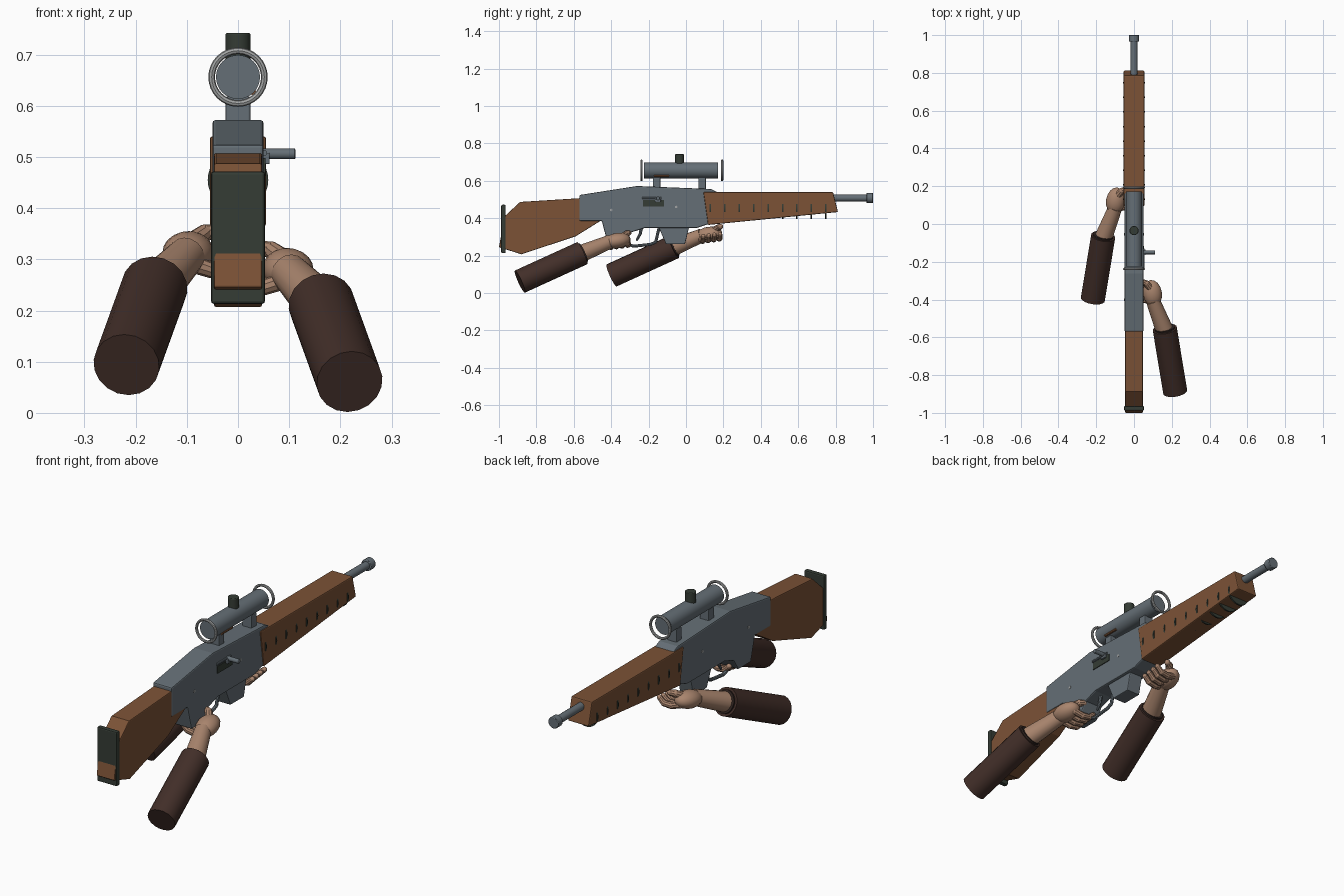
import bpy, bmesh, math
from mathutils import Vector, Matrix

if "Cube" in bpy.data.objects:
    bpy.data.objects.remove(bpy.data.objects["Cube"])


def mat(name, rgb):
    m = bpy.data.materials.new(name)
    m.diffuse_color = (*rgb, 1)
    m.use_nodes = True
    m.node_tree.nodes["Principled BSDF"].inputs["Base Color"].default_value = m.diffuse_color
    return m


WOOD = mat("brown_wood", (0.20, 0.085, 0.037))
STEEL = mat("blue_grey_steel", (0.13, 0.158, 0.18))
LIGHT = mat("light_steel", (0.36, 0.37, 0.37))
DARK = mat("dark_green_rubber", (0.035, 0.045, 0.035))
SLEEVE = mat("dark_brown_cloth", (0.055, 0.028, 0.022))
CUFF = mat("cuff_shadow_brown", (0.03, 0.018, 0.015))
SKIN = mat("skin", (0.40, 0.235, 0.155))


def finish(bm, name, m, bevel=0.0, smooth=False):
    bmesh.ops.recalc_face_normals(bm, faces=bm.faces)
    me = bpy.data.meshes.new(name)
    bm.to_mesh(me)
    bm.free()
    me.materials.append(m)
    ob = bpy.data.objects.new(name, me)
    bpy.context.collection.objects.link(ob)
    if bevel:
        b = ob.modifiers.new("bevel", 'BEVEL')
        b.width, b.segments, b.limit_method = bevel, 2, 'ANGLE'
        b.angle_limit = math.radians(40)
    if smooth:
        bpy.ops.object.select_all(action='DESELECT')
        ob.select_set(True)
        bpy.context.view_layer.objects.active = ob
        bpy.ops.object.shade_smooth_by_angle(angle=math.radians(35))
    return ob


def slab(name, pts, half, m, bevel=0.004):
    """Side profile (y, z) extruded symmetrically across x."""
    bm = bmesh.new()
    f = bm.faces.new([bm.verts.new((-half, y, z)) for y, z in pts])
    r = bmesh.ops.extrude_face_region(bm, geom=[f])
    vs = [v for v in r["geom"] if isinstance(v, bmesh.types.BMVert)]
    bmesh.ops.translate(bm, verts=vs, vec=(2 * half, 0, 0))
    return finish(bm, name, m, bevel)


def box(name, lo, hi, m, bevel=0.0):
    lo, hi = Vector(lo), Vector(hi)
    bm = bmesh.new()
    bmesh.ops.create_cube(bm, size=1, matrix=Matrix.Translation((lo + hi) / 2)
                          @ Matrix.Diagonal((*(hi - lo), 1)))
    return finish(bm, name, m, bevel)


def add_cone(bm, a, b, r1, r2, n):
    a, b = Vector(a), Vector(b)
    rot = (b - a).to_track_quat('Z', 'Y').to_matrix().to_4x4()
    bmesh.ops.create_cone(bm, cap_ends=True, segments=n, radius1=r1, radius2=r2,
                          depth=(b - a).length, matrix=Matrix.Translation((a + b) / 2) @ rot)


def rod(name, a, b, r, m, r2=None, n=16, bevel=0.0):
    bm = bmesh.new()
    add_cone(bm, a, b, r, r if r2 is None else r2, n)
    return finish(bm, name, m, bevel, True)


def tube_path(name, pts, radii, m, n=10):
    """Rounded limb: cones between points with a ball at each joint."""
    bm = bmesh.new()
    for i, p in enumerate(pts):
        bmesh.ops.create_uvsphere(bm, u_segments=n, v_segments=8, radius=radii[i],
                                  matrix=Matrix.Translation(p))
        if i:
            add_cone(bm, pts[i - 1], p, radii[i - 1], radii[i], n)
    return finish(bm, name, m, 0, True)


def ring(name, y, z, major, minor, m, n=32, k=8):
    bm = bmesh.new()
    rows = [[bm.verts.new(((major + minor * math.cos(t)) * math.cos(a), y + minor * math.sin(t),
                           z + (major + minor * math.cos(t)) * math.sin(a)))
             for t in (2 * math.pi * j / k for j in range(k))]
            for a in (2 * math.pi * i / n for i in range(n))]
    for i in range(n):
        for j in range(k):
            p, q = rows[i], rows[(i + 1) % n]
            bm.faces.new((p[j], q[j], q[(j + 1) % k], p[(j + 1) % k]))
    return finish(bm, name, m, 0, True)


# Wooden stock and rubber butt pad
slab("stock", [(-1.0, .245), (-.97, .41), (-.887, .487), (-.52, .51), (-.45, .48),
               (-.45, .39), (-.59, .303), (-.88, .207)], .047, WOOD)
box("butt_pad", (-.053, -.988, .213), (.053, -.964, .472), DARK, .006)

# Steel receiver with grip stub
slab("receiver", [(-.57, .524), (-.262, .572), (.134, .556), (.166, .54), (.125, .37), (.06, .348),
                  (-.22, .348), (-.29, .325), (-.325, .27), (-.42, .27), (-.45, .385),
                  (-.57, .385)], .05, STEEL, .006)
slab("magazine", [(-.15, .36), (-.107, .262), (-.005, .262), (.018, .36)], .036, STEEL)

# Handguard with thin dark vent discs showing through its sides
slab("handguard", [(.093, .54), (.786, .54), (.813, .433), (.118, .364)], .055, WOOD, .005)
for i in range(9):
    y = .13 + i * .0772
    rod(f"vent_{i + 1}", (0, y - .004, .455), (0, y + .004, .455), .0592, DARK, n=32)

# Barrel and muzzle
rod("barrel", (0, .6, .508), (0, .975, .508), .0185, STEEL)
rod("muzzle", (0, .965, .508), (0, 1.0, .508), .027, STEEL, bevel=.003)

# Scope
SZ = .656
rod("scope_tube", (0, -.225, SZ), (0, .171, SZ), .043, STEEL, n=32)
for label, y in (("rear", -.238), ("front", .193)):
    ring(f"scope_{label}_ring", y, SZ, .0515, .0065, LIGHT)
for label, y in (("rear", -.157), ("front", .086)):
    box(f"scope_{label}_mount", (-.024, y - .02, .55), (.024, y + .02, .618), STEEL, .003)
rod("scope_turret", (0, -.035, .685), (0, -.035, .742), .0245, DARK, bevel=.003)
rod("scope_side_pin", (.031, -.17, .625), (.031, -.09, .625), .006, WOOD, n=8)

# Ejection port, bolt and pins
box("ejection_port", (.045, -.23, .463), (.0535, -.117, .498), DARK)
rod("bolt_slide", (.051, -.235, .508), (.051, -.13, .508), .006, STEEL, n=10)
box("bolt_block", (.045, -.165, .486), (.062, -.135, .508), STEEL, .002)
rod("bolt_handle", (.045, -.15, .506), (.112, -.15, .506), .0105, STEEL, n=12, bevel=.002)
for i, (y, z) in enumerate(((-.40, .444), (-.053, .46))):
    rod(f"receiver_pin_{i + 1}", (-.052, y, z), (.052, y, z), .007, LIGHT, n=10)

# Trigger and guard
tube_path("trigger", [(0, -.238, .35), (0, -.245, .315), (0, -.262, .285)],
          [.009, .008, .006], STEEL, 8)
tube_path("trigger_guard", [(0, -.33, .285), (0, -.305, .258), (0, -.28, .25), (0, -.19, .26),
                            (0, -.162, .272), (0, -.145, .345)], [.008] * 6, STEEL, 8)


def arm(side, s, dy, dz):
    """One arm in right-hand coordinates, mirrored by s and shifted."""
    def P(x, y, z):
        return Vector((s * x, y + dy, z + dz))
    low, high = P(.218, -.888, .061), P(.163, -.555, .213)
    d = (high - low).normalized()
    rod(f"{side}_sleeve", low, high, .065, SLEEVE, n=18)
    rod(f"{side}_cuff", high - d * .01, high + d * .008, .054, CUFF, n=18)
    rod(f"{side}_forearm", high - d * .02, P(.1, -.405, .275), .048, SKIN, .037, n=16)
    # palm
    bm = bmesh.new()
    M = (Matrix.Translation(P(.098, -.368, .28)) @ Matrix.Rotation(s * .15, 4, 'Z')
         @ Matrix.Rotation(.15, 4, 'X') @ Matrix.Diagonal((.05, .073, .041, 1)))
    bmesh.ops.create_uvsphere(bm, u_segments=16, v_segments=10, radius=1, matrix=M)
    finish(bm, f"{side}_palm", SKIN, 0, True)
    # fingers wrap under towards the far side
    for i in range(4):
        y, z = -.41 + i * .03, .25 + i * .004
        tube_path(f"{side}_finger_{i + 1}",
                  [P(.09, y, z + .008), P(.05, y + .008, z - .005), P(.012, y + .012, z - .002),
                   P(-.012, y + .012, z + .02)], [.017, .0155, .014, .012], SKIN)
    tube_path(f"{side}_thumb", [P(.09, -.345, .3), P(.066, -.315, .318), P(.045, -.305, .322)],
              [.02, .017, .014], SKIN)


arm("right", 1, 0, 0)
arm("left", -1, .49, .033)
